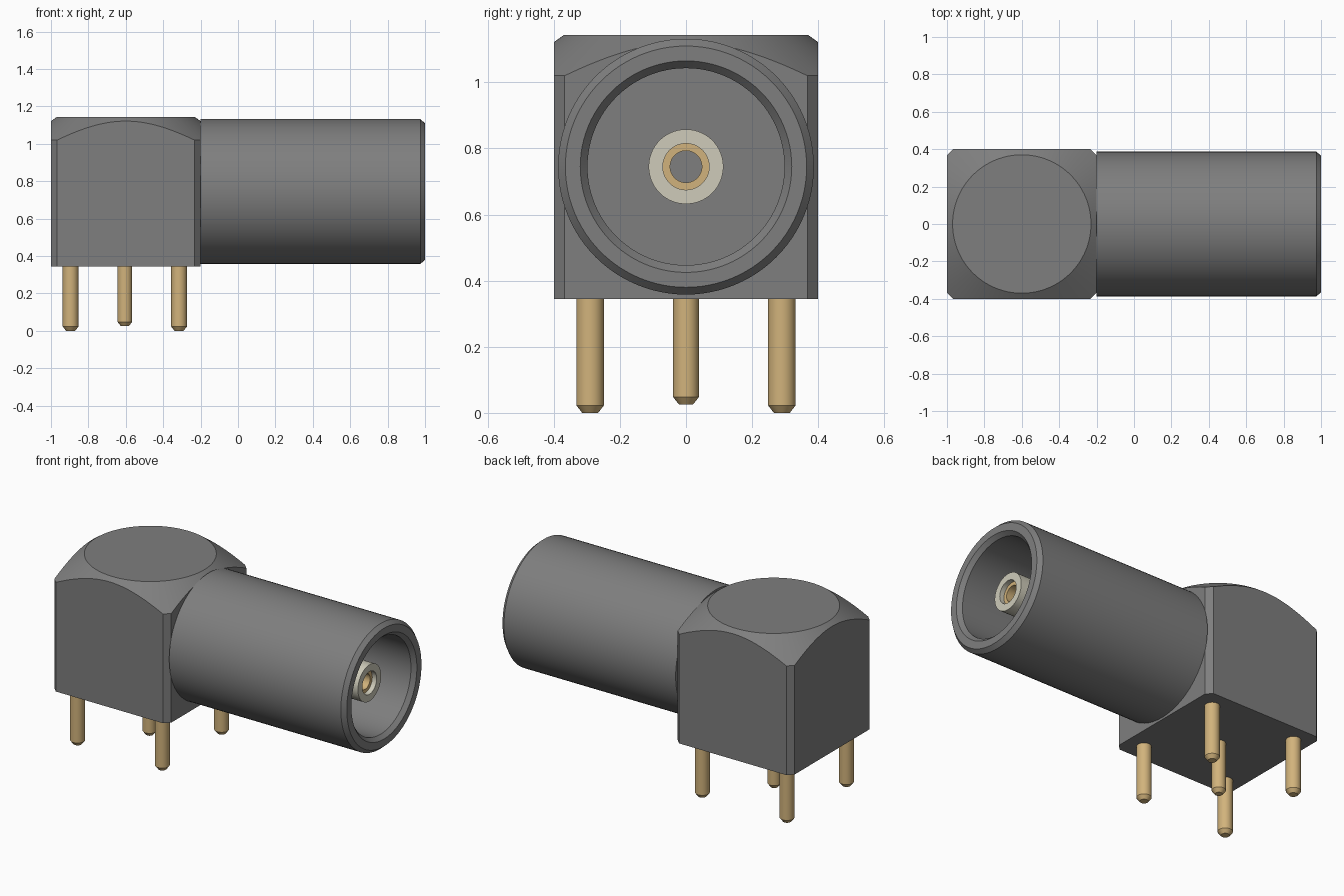
import bpy, bmesh
from math import radians, tau
from mathutils import Matrix, Vector

cube = bpy.data.objects.get("Cube")
if cube:
    bpy.data.objects.remove(cube, do_unlink=True)


def material(name, rgb, metallic=0.0):
    m = bpy.data.materials.new(name)
    m.use_nodes = True
    m.diffuse_color = (*rgb, 1)
    m.node_tree.nodes["Principled BSDF"].inputs["Base Color"].default_value = (*rgb, 1)
    return m


GREY = material("dark grey metal", (0.21, 0.21, 0.21))
GOLD = material("pale gold", (0.64, 0.45, 0.20))
CREAM = material("cream insulator", (0.62, 0.60, 0.49))

ALONG_X = Matrix.Translation((0, 0, 0.745)) @ Matrix.Rotation(radians(90), 4, 'Y')
BODY_X = -0.6


def finish(name, bm, mat):
    """Turn a bmesh into a named object."""
    bmesh.ops.recalc_face_normals(bm, faces=bm.faces)
    mesh = bpy.data.meshes.new(name)
    bm.to_mesh(mesh)
    bm.free()
    mesh.materials.append(mat)
    ob = bpy.data.objects.new(name, mesh)
    bpy.context.collection.objects.link(ob)
    return ob


def smooth(ob):
    bpy.ops.object.select_all(action='DESELECT')
    ob.select_set(True)
    bpy.context.view_layer.objects.active = ob
    bpy.ops.object.shade_smooth_by_angle(angle=radians(20))


def lathe(name, profile, mat, matrix, closed=False, steps=96):
    """Revolve (radius, height) points around the local z axis."""
    bm = bmesh.new()
    verts = [bm.verts.new((r, 0, h)) for r, h in profile]
    ends = verts[1:] + (verts[:1] if closed else [])
    edges = [bm.edges.new(pair) for pair in zip(verts, ends)]
    bmesh.ops.spin(bm, geom=verts + edges, cent=(0, 0, 0), axis=(0, 0, 1),
                   angle=tau, steps=steps, use_merge=False)
    bmesh.ops.remove_doubles(bm, verts=bm.verts, dist=0.0001)
    bm.transform(matrix)
    ob = finish(name, bm, mat)
    smooth(ob)
    return ob


# Square body with chamfered upright edges
bm = bmesh.new()
bmesh.ops.create_cube(bm, size=1, matrix=Matrix.Translation((BODY_X, 0, 0.772))
                      @ Matrix.Diagonal((0.8, 0.8, 0.854, 1)))
upright = [e for e in bm.edges
           if abs((e.verts[0].co - e.verts[1].co).normalized().dot(Vector((0, 0, 1)))) > 0.9]
bmesh.ops.bevel(bm, geom=upright, offset=0.033, segments=1, affect='EDGES')
body = finish("body", bm, GREY)

# Conical turned top, cut by intersecting with a wide cone
cutter = lathe("body_top_cutter", [(0, 0.3), (1.557, 0.3), (0.37, 1.143), (0, 1.143)],
               GREY, Matrix.Translation((BODY_X, 0, 0)), steps=128)
cutter.hide_render = True
mod = body.modifiers.new("turned top", 'BOOLEAN')
mod.operation = 'INTERSECT'
mod.solver = 'EXACT'
mod.object = cutter
bpy.context.view_layer.objects.active = body
bpy.ops.object.modifier_apply(modifier=mod.name)
bpy.data.objects.remove(cutter, do_unlink=True)
smooth(body)

# Hollow barrel with chamfered rim
lathe("barrel", [(0, -0.2), (0.387, -0.2), (0.387, 0.975), (0.365, 1), (0.32, 1),
                 (0.298, 0.975), (0.298, 0.1), (0, 0.1)], GREY, ALONG_X)

# Insulator sleeve and hollow centre contact
lathe("insulator", [(0.07, 0.1), (0.113, 0.1), (0.113, 0.9), (0.07, 0.9)],
      CREAM, ALONG_X, closed=True)
lathe("centre_contact", [(0.048, 0.1), (0.07, 0.1), (0.07, 0.87), (0.048, 0.87)],
      GOLD, ALONG_X, closed=True)


# Mounting pins with chamfered tips
def pin(name, x, y, radius, tip):
    lathe(name, [(0, tip), (radius - 0.018, tip), (radius, tip + 0.023), (radius, 0.36), (0, 0.36)],
          GOLD, Matrix.Translation((x, y, 0)), steps=40)


PIN_X = -0.605
pin("centre_pin", PIN_X, 0, 0.039, 0.025)
for x_name, sx in (("inner", 1), ("outer", -1)):
    for y_name, sy in (("front", -1), ("back", 1)):
        pin(f"{x_name}_{y_name}_pin", PIN_X + sx * 0.29, sy * 0.29, 0.042, 0)
